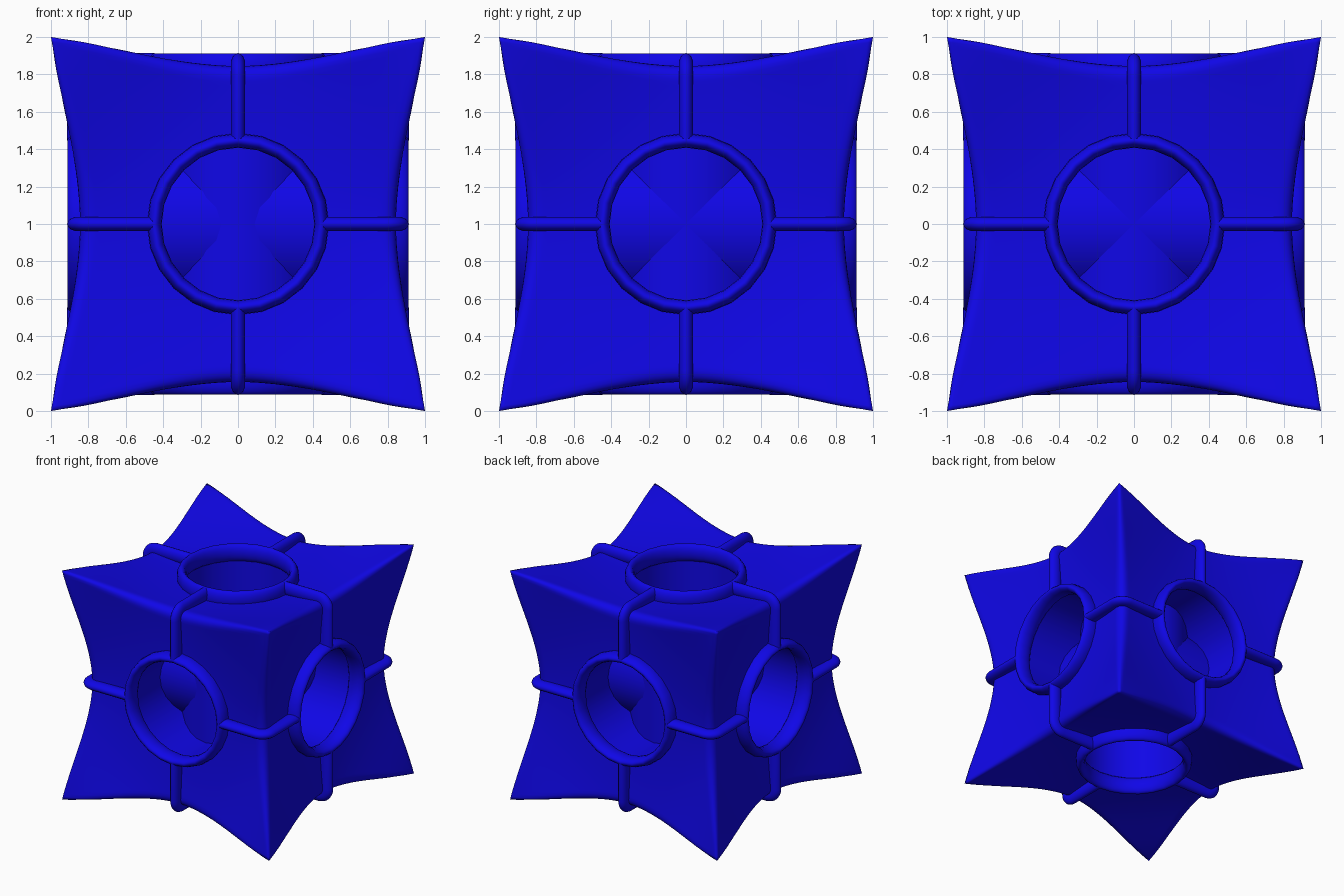
import bpy, bmesh, math
from mathutils import Vector

if "Cube" in bpy.data.objects:
    bpy.data.objects.remove(bpy.data.objects["Cube"])

C = Vector((0, 0, 1))            # centre of the model
R_HOLE, HALF_W = 0.447, 0.039    # opening radius, half width of rings and straps
RING_H, STRAP_H, TOP = 0.075, 0.06, 0.914

mat = bpy.data.materials.new("blue")
mat.diffuse_color = (0.005, 0.002, 0.8, 1)
mat.use_nodes = True
mat.node_tree.nodes["Principled BSDF"].inputs["Base Color"].default_value = mat.diffuse_color


def finish(bm, name):
    me = bpy.data.meshes.new(name)
    bmesh.ops.recalc_face_normals(bm, faces=bm.faces)
    for f in bm.faces:
        f.smooth = True
    bm.to_mesh(me)
    bm.free()
    me.materials.append(mat)
    ob = bpy.data.objects.new(name, me)
    ob.location = C
    bpy.context.collection.objects.link(ob)
    return ob


def pinch(p):
    """Round the cube edges at their middles and pull the faces in between the corners."""
    a = min(abs(c) for c in p)
    r = 0.10 * (1 - a * a) + 1e-6
    q = Vector([max(-1 + r, min(1 - r, c)) for c in p])
    d = p - q
    p = q + d.normalized() * r if d.length > 1e-9 else p

    def s(m, n):
        t = min(1, abs(m * n))
        spike = 0.5 * (t ** 1.5 + math.sin(math.pi * t / 2) ** 2)
        dish = (1 - m * m) * (1 - n * n)
        return 0.855 + 0.145 * spike - 0.06 * dish
    return Vector((p.x * s(p.y, p.z), p.y * s(p.x, p.z), p.z * s(p.x, p.y)))


def axis_radius(p):
    k = max(range(3), key=lambda i: abs(p[i]))
    return k, math.sqrt(sum(p[i] ** 2 for i in range(3) if i != k))


# Body: dense cube, pinched into a star, with a round opening in each face
N = 72
bm = bmesh.new()
bmesh.ops.create_cube(bm, size=2)
bmesh.ops.subdivide_edges(bm, edges=bm.edges, cuts=N - 1, use_grid_fill=True)
for v in bm.verts:
    v.co = pinch(v.co)
inside = [f for f in bm.faces if axis_radius(f.calc_center_median())[1] < R_HOLE]
bmesh.ops.delete(bm, geom=inside, context='FACES')
for v in bm.verts:
    if v.is_boundary:
        k, r = axis_radius(v.co)
        for i in range(3):
            if i != k:
                v.co[i] *= R_HOLE / r
finish(bm, "body")

# Three open tubes crossing at the centre
for k, name in enumerate("xyz"):
    axis = Vector([float(i == k) for i in range(3)])
    turn = axis.to_track_quat('Z', 'Y').to_matrix().to_4x4()
    lift = TOP - RING_H
    bm = bmesh.new()
    bmesh.ops.create_cone(bm, cap_ends=False, segments=32, radius1=R_HOLE,
                          radius2=R_HOLE, depth=2 * lift, matrix=turn)
    tube = finish(bm, "tube_" + name)
    if name == "x":
        tube.scale.y = 0.98

    # Tall oval-section ring around each opening
    for sgn in (-1, 1):
        bpy.ops.mesh.primitive_torus_add(
            major_segments=24, minor_segments=14, major_radius=R_HOLE, minor_radius=HALF_W,
            location=C + axis * sgn * lift, rotation=turn.to_euler())
        ring = bpy.context.object
        ring.name = "ring_" + name + ("_neg" if sgn < 0 else "_pos")
        ring.scale.z = RING_H / HALF_W
        ring.data.materials.append(mat)
        bpy.ops.object.shade_smooth()

# Straps: oval section swept over the middle of each of the twelve edges
L, F = TOP - STRAP_H, 0.07
path = [(R_HOLE, L, math.radians(90))]
for n in range(9):
    t = math.radians(90 - 90 * n / 8)
    path.append((L - F + F * math.cos(t), L - F + F * math.sin(t), t))
path.append((L, R_HOLE, 0.0))
SIDES = 14


def strap(k, si, sj):
    i, j = (k + 1) % 3, (k + 2) % 3
    bm = bmesh.new()
    loops = []
    for a, b, t in path:
        loop = []
        for m in range(SIDES):
            w = 2 * math.pi * m / SIDES
            h = STRAP_H * math.cos(w)
            co = [0, 0, 0]
            co[i] = si * (a + h * math.cos(t))
            co[j] = sj * (b + h * math.sin(t))
            co[k] = HALF_W * math.sin(w)
            loop.append(bm.verts.new(co))
        loops.append(loop)
    for u, v in zip(loops, loops[1:]):
        for m in range(SIDES):
            n = (m + 1) % SIDES
            bm.faces.new((u[m], u[n], v[n], v[m]))
    finish(bm, "strap")


for k in range(3):
    for si in (-1, 1):
        for sj in (-1, 1):
            strap(k, si, sj)
